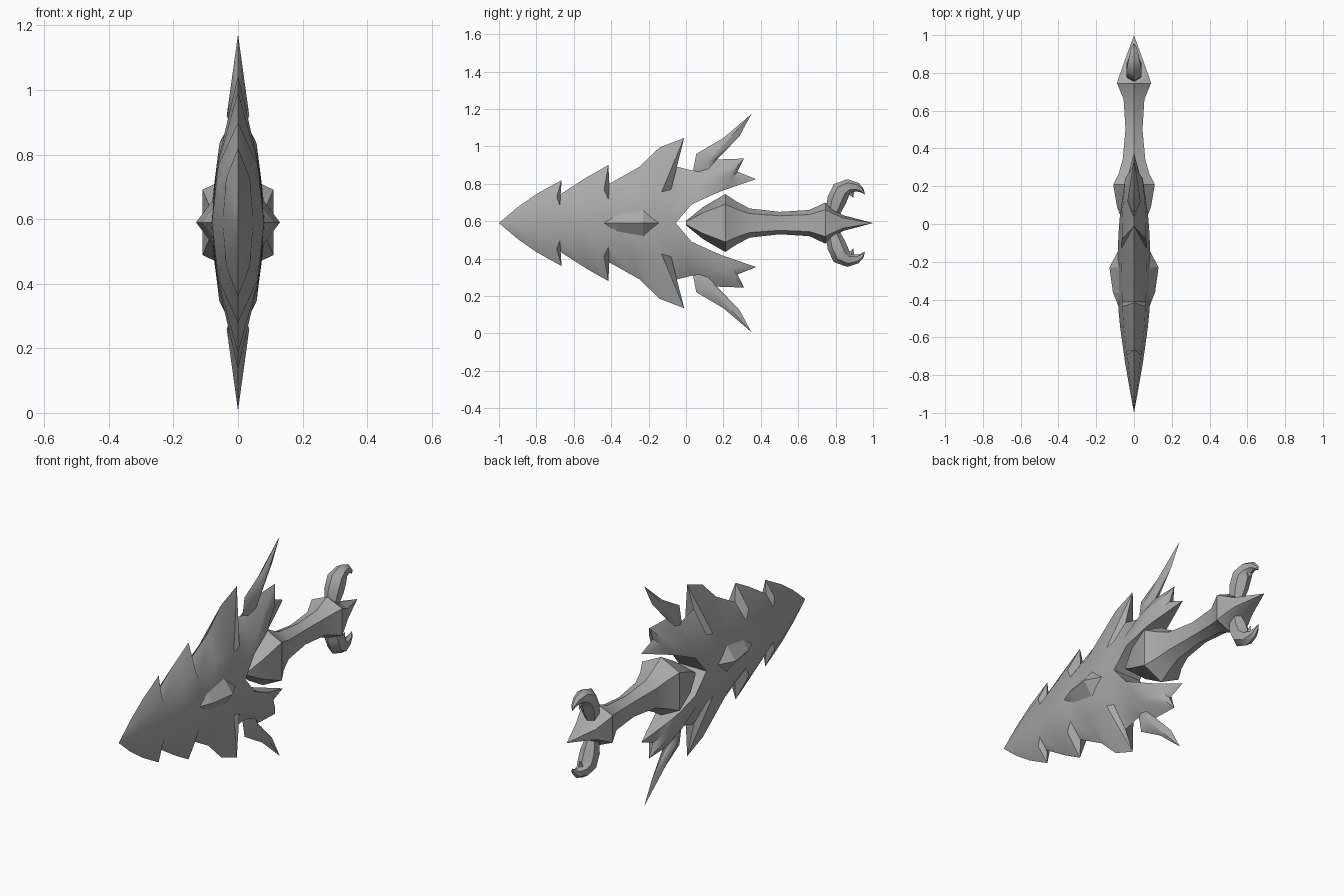
import bpy, bmesh, math
from mathutils import Vector

if "Cube" in bpy.data.objects:
    bpy.data.objects.remove(bpy.data.objects["Cube"])

MID_Z = 0.59
steel = bpy.data.materials.new("grey_steel")
steel.use_nodes = True
GREY = (0.4, 0.4, 0.4, 1)
steel.diffuse_color = GREY
steel.node_tree.nodes["Principled BSDF"].inputs["Base Color"].default_value = GREY


def finish(name, bm, mirror=(False, False, False), angle=None):
    """Turn a bmesh into an object whose origin is on the centre line."""
    bmesh.ops.remove_doubles(bm, verts=bm.verts, dist=0.0005)
    bmesh.ops.recalc_face_normals(bm, faces=bm.faces)
    mesh = bpy.data.meshes.new(name)
    bm.to_mesh(mesh)
    bm.free()
    mesh.materials.append(steel)
    obj = bpy.data.objects.new(name, mesh)
    obj.location.z = MID_Z
    bpy.context.collection.objects.link(obj)
    bpy.ops.object.select_all(action='DESELECT')
    obj.select_set(True)
    bpy.context.view_layer.objects.active = obj
    if any(mirror):
        mod = obj.modifiers.new("Mirror", 'MIRROR')
        mod.use_axis = mirror
        mod.merge_threshold = 0.0005
        bpy.ops.object.modifier_apply(modifier=mod.name)
    bm = bmesh.new()
    bm.from_mesh(obj.data)
    bmesh.ops.recalc_face_normals(bm, faces=bm.faces)
    bm.to_mesh(obj.data)
    bm.free()
    if angle:
        bpy.ops.object.shade_smooth_by_angle(angle=math.radians(angle))
    return obj


def face(bm, points):
    """Add a face, dropping repeated points."""
    unique = []
    for p in points:
        if all((Vector(p) - Vector(q)).length > 0.0005 for q in unique):
            unique.append(p)
    if len(unique) > 2:
        bm.faces.new([bm.verts.new(p) for p in unique])


def strips(bm, rows, closed=False):
    """Skin neighbouring rows of points."""
    for a, b in zip(rows, rows[1:]):
        n = len(a)
        for i in range(n if closed else n - 1):
            j = (i + 1) % n
            face(bm, (a[i], a[j], b[j], b[i]))


def interp(table, t):
    for (a, u), (b, v) in zip(table, table[1:]):
        if t <= b:
            return u + (v - u) * (t - a) / (b - a)
    return table[-1][1]


# Blade: saw-toothed edge (y, height) paired with its root on the ridge or rear cut-out
RIDGE = [(-1, 0), (-.75, .045), (-.5, .08), (-.2, .088), (0, .08), (.15, .06), (.375, 0)]
EDGE = [((-1, 0), (-1, 0)), ((-.9, .085), (-.92, 0)), ((-.8, .155), (-.83, 0)),
        ((-.665, .23), (-.73, 0)), ((-.67, .155), (-.68, 0)), ((-.53, .245), (-.55, 0)),
        ((-.415, .31), (-.47, 0)), ((-.41, .21), (-.42, 0)), ((-.25, .30), (-.33, 0)),
        ((-.14, .405), (-.26, 0)), ((-.01, .455), (-.2, 0)), ((-.065, .305), (-.1, 0)),
        ((.035, .28), (-.055, 0)), ((.165, .34), (.03, .1)), ((.31, .345), (.14, .15)),
        ((.275, .275), (.2, .175)), ((.375, .235), (.375, .235))]
rows = []
for tip, root in EDGE:
    tip, root = Vector(tip), Vector(root)
    reach = (tip - root).length
    mid = root.lerp(tip, min(.6, .18 / reach) if reach else 0)
    ridge = interp(RIDGE, root.x)
    rows.append([(0, *root) if root.x > -.06 else (ridge, *root),
                 (ridge, *root), (ridge * .76, *mid), (0, *tip)])
bm = bmesh.new()
strips(bm, rows[:12])
rows[11][0] = rows[11][1]
strips(bm, [r[1:] for r in rows[11:13]])
strips(bm, rows[12:])
finish("blade", bm, (True, False, True), 40)

# Long swept barbs behind the blade teeth
BARB = [(.03, .24), (.055, .37), (.2, .455), (.35, .583), (.286, .465), (.2, .375),
        (.165, .34), (.12, .24)]
bm = bmesh.new()
for a, b in zip(BARB, BARB[1:] + BARB[:1]):
    face(bm, ((.035, .12, .33), (0, *a), (0, *b)))
finish("swept_barbs", bm, (True, False, True), 40)

# Faceted gems standing out of both blade sides
bm = bmesh.new()
front, back = (.075, -.455, 0), (.075, -.125, 0)
crest = [(.112, -.36, 0), (.13, -.23, 0)]
side = [(.07, -.37, .055), (.07, -.23, .08)]
strips(bm, [[front, *crest, back], [front, *side, back]])
finish("side_gems", bm, (True, False, True))

# Guard, grip and pommel spike: one six-sided loft of (y, half height, half width)
GRIP = [(0, .012, .055), (.09, .085, .09), (.21, .155, .11), (.27, .115, .08),
        (.34, .078, .06), (.5, .06, .045), (.66, .07, .055), (.745, .11, .09),
        (.77, .09, .083), (.84, .042, .058), (1, 0, 0)]
bm = bmesh.new()
rings = [[(0, y, h), (w, y, h * .65), (w, y, -h * .65), (0, y, -h),
          (-w, y, -h * .65), (-w, y, h * .65)] for y, h, w in GRIP]
strips(bm, rings, closed=True)
face(bm, rings[0])
finish("guard_and_grip", bm, angle=35)

# Hooked pommel claws: tapered hexagonal tube along a curl of (y, height, radius)
CLAW = [(.785, .05, .035), (.805, .12, .052), (.83, .175, .052), (.87, .197, .038),
        (.915, .192, .024), (.94, .175, .013), (.957, .152, 0)]
bm = bmesh.new()
rings = []
for i, (y, z, r) in enumerate(CLAW):
    a, b = CLAW[max(i - 1, 0)], CLAW[min(i + 1, len(CLAW) - 1)]
    along = Vector((0, b[0] - a[0], b[1] - a[1])).normalized()
    across = along.cross(Vector((1, 0, 0)))
    rings.append([tuple(Vector((0, y, z)) + across * r * math.cos(t * math.pi / 3)
                        + Vector((r * .9 * math.sin(t * math.pi / 3), 0, 0)))
                  for t in range(6)])
strips(bm, rings, closed=True)
face(bm, rings[0])
# small inner talon
talon = [(0, .85, .17), (.02, .875, .19), (0, .90, .19), (-.02, .875, .19)]
for a, b in zip(talon, talon[1:] + talon[:1]):
    face(bm, (a, b, (0, .895, .135)))
finish("pommel_claws", bm, (False, False, True), 45)
